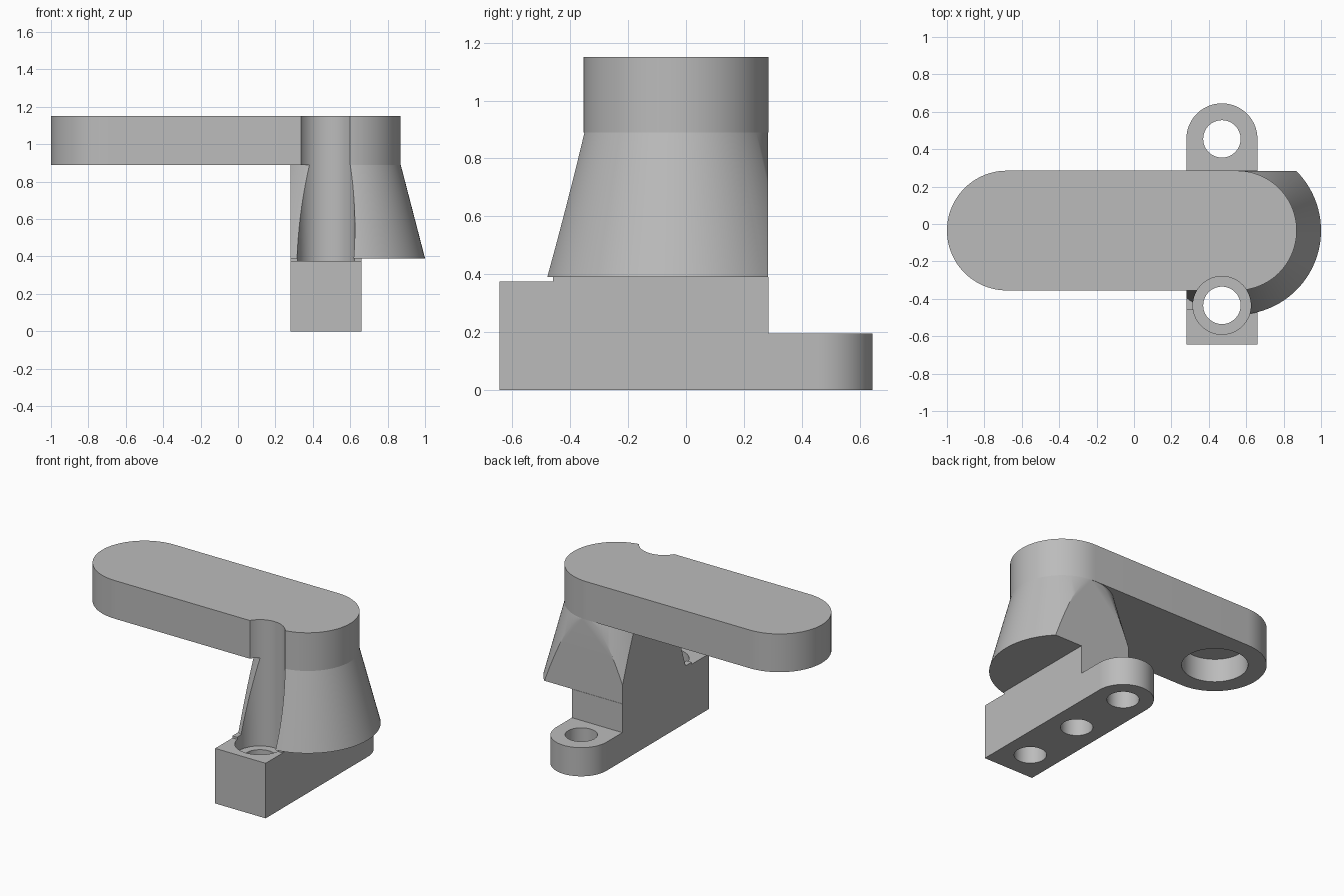
import bpy
import bmesh
from math import sin, cos, pi
from mathutils import Matrix, Vector

if "Cube" in bpy.data.objects:
    bpy.data.objects.remove(bpy.data.objects["Cube"], do_unlink=True)

grey = bpy.data.materials.new("plain grey")
grey.use_nodes = True
colour = (0.5, 0.5, 0.5, 1)
grey.diffuse_color = colour
grey.node_tree.nodes["Principled BSDF"].inputs["Base Color"].default_value = colour

# Main dimensions
MID_Y, ARM_R = -0.035, 0.32
PIVOT_X, HEAD_X = -0.68, 0.55
ARM_LOW, ARM_TOP = 0.89, 1.15
LEFT, RIGHT, FRONT, BACK = 0.28, 0.66, -0.645, 0.285
SCREW_X, FRONT_SCREW, BACK_SCREW, MID_SCREW = 0.47, -0.435, 0.455, 0.01
SKIRT_Z = 0.39


def finish(name, bm):
    bmesh.ops.recalc_face_normals(bm, faces=bm.faces)
    mesh = bpy.data.meshes.new(name)
    bm.to_mesh(mesh)
    bm.free()
    mesh.materials.append(grey)
    obj = bpy.data.objects.new(name, mesh)
    bpy.context.collection.objects.link(obj)
    return obj


def arc(x, y, r, start, end, steps=48):
    angles = [start + (end - start) * i / steps for i in range(steps + 1)]
    return [(x + r * cos(a), y + r * sin(a)) for a in angles]


def prism(name, outline, low, high, along_x=False):
    bm = bmesh.new()
    place = (lambda a, b, h: (h, a, b)) if along_x else (lambda a, b, h: (a, b, h))
    base = bm.faces.new([bm.verts.new(place(a, b, low)) for a, b in outline])
    new = bmesh.ops.extrude_face_region(bm, geom=[base])["geom"]
    verts = [v for v in new if isinstance(v, bmesh.types.BMVert)]
    bmesh.ops.translate(bm, verts=verts, vec=place(0, 0, high - low))
    return finish(name, bm)


def rod(name, x, y, r, low, high):
    obj = prism(name, arc(x, y, r, 0, 2 * pi, 64)[:-1], low, high)
    obj.hide_render = True
    return obj


def combine(obj, others, operation):
    for other in others:
        mod = obj.modifiers.new(other.name, "BOOLEAN")
        mod.object, mod.operation, mod.solver = other, operation, "EXACT"
    bpy.context.view_layer.update()
    graph = bpy.context.evaluated_depsgraph_get()
    mesh = bpy.data.meshes.new_from_object(obj.evaluated_get(graph))
    obj.modifiers.clear()
    obj.data = mesh


# Arm with rounded ends
arm = prism("arm", arc(HEAD_X, MID_Y, ARM_R, -pi / 2, pi / 2)
            + arc(PIVOT_X, MID_Y, ARM_R, pi / 2, 3 * pi / 2), ARM_LOW, ARM_TOP)

# Flared pedestal, trimmed flat on its inner side and back
bm = bmesh.new()
bmesh.ops.create_cone(bm, cap_ends=True, segments=96, radius1=0.45, radius2=ARM_R,
                      depth=ARM_LOW - SKIRT_Z,
                      matrix=Matrix.Translation((HEAD_X, MID_Y, (ARM_LOW + SKIRT_Z) / 2)))
for point, normal in ((Vector((LEFT, 0, 0)), Vector((-1, 0, 0))),
                      (Vector((0, BACK - 0.002, 0)), Vector((0, 1, 0)))):
    cut = bmesh.ops.bisect_plane(bm, geom=bm.verts[:] + bm.edges[:] + bm.faces[:],
                                 plane_co=point, plane_no=normal, clear_outer=True)
    rim = [e for e in cut["geom_cut"] if isinstance(e, bmesh.types.BMEdge)]
    bmesh.ops.edgeloop_fill(bm, edges=rim)
pedestal = finish("pedestal", bm)

# Base block, slightly raised under the pedestal, with a low rounded tab
base = prism("base_block", [(FRONT, 0), (BACK, 0), (BACK, SKIRT_Z), (-0.46, SKIRT_Z),
                            (-0.46, 0.375), (FRONT, 0.375)], LEFT, RIGHT, along_x=True)
tab = prism("mounting_tab", [(LEFT, 0.1), (RIGHT, 0.1)]
            + arc(SCREW_X, BACK_SCREW, 0.19, 0, pi), 0, 0.195)
combine(base, [tab], "UNION")

# Screw clearance, screw holes and pivot socket
bore = rod("screw_bore", SCREW_X, FRONT_SCREW, 0.155, 0.29, 1.3)
holes = [rod("screw_hole", SCREW_X, y, 0.1, -0.1, top)
         for y, top in ((FRONT_SCREW, 0.5), (MID_SCREW, 0.3), (BACK_SCREW, 0.5))]
socket = rod("pivot_socket", PIVOT_X, MID_Y, 0.205, 0.7, 1.05)
combine(arm, [bore, socket], "DIFFERENCE")
combine(pedestal, [bore], "DIFFERENCE")
combine(base, [bore] + holes, "DIFFERENCE")

for helper in [tab, bore, socket] + holes:
    bpy.data.objects.remove(helper, do_unlink=True)

# Smooth curved walls, crisp edges
bpy.ops.object.select_all(action="DESELECT")
for obj in (arm, pedestal, base):
    obj.select_set(True)
bpy.context.view_layer.objects.active = arm
bpy.ops.object.shade_smooth_by_angle(angle=pi / 6)
